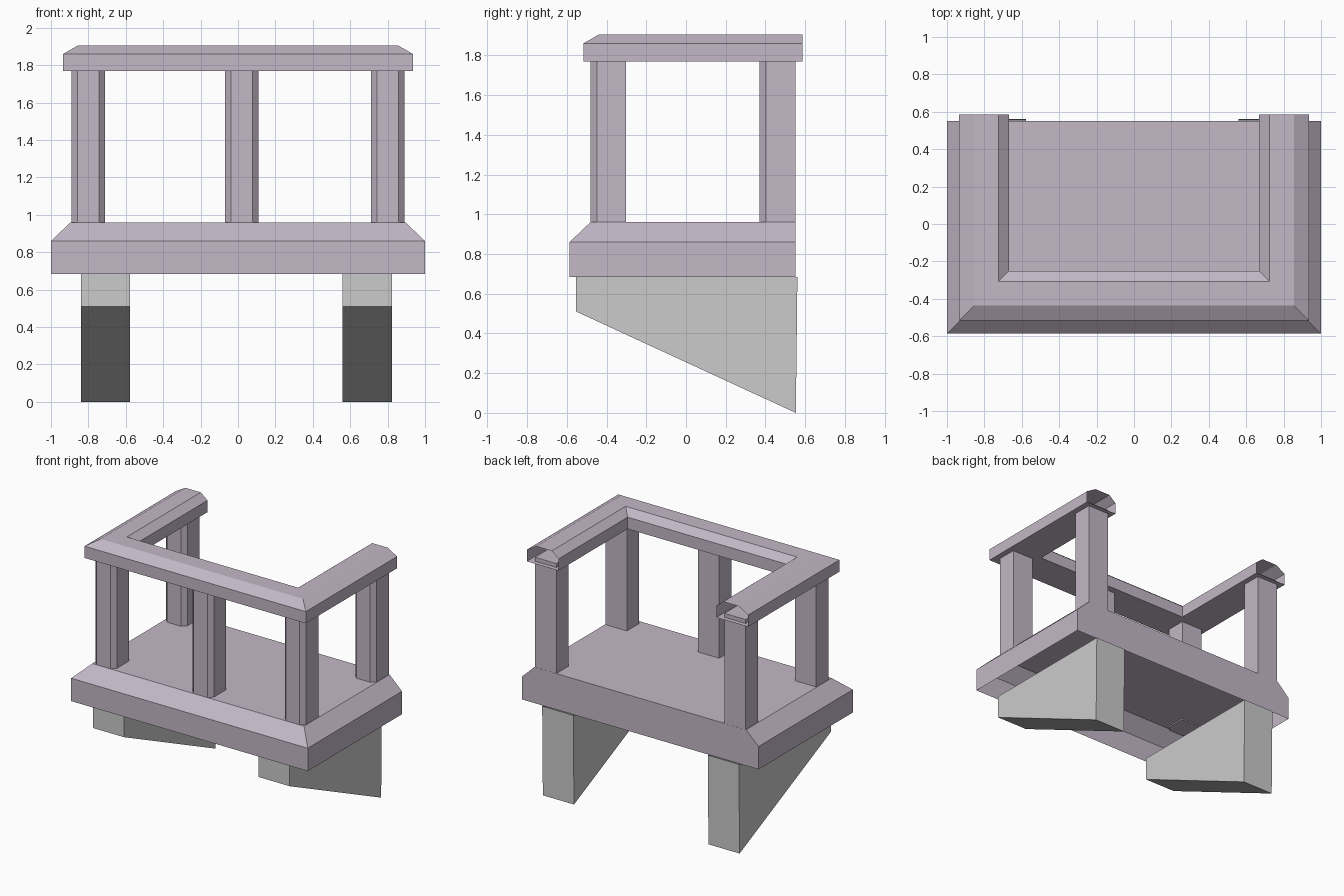
import bpy, bmesh

if "Cube" in bpy.data.objects:
    bpy.data.objects.remove(bpy.data.objects["Cube"])

mat = bpy.data.materials.new("mauve_stone")
mat.diffuse_color = (0.55, 0.48, 0.57, 1)
mat.use_nodes = True
mat.node_tree.nodes["Principled BSDF"].inputs["Base Color"].default_value = mat.diffuse_color


def make_object(name, bm, material=None):
    bmesh.ops.recalc_face_normals(bm, faces=bm.faces)
    me = bpy.data.meshes.new(name)
    bm.to_mesh(me)
    bm.free()
    ob = bpy.data.objects.new(name, me)
    bpy.context.collection.objects.link(ob)
    if material:
        me.materials.append(material)
    return ob


def u_sweep(bm, profile, hx, front, back, closed):
    """Sweep (inset, z) profile along a mitred U open to the back."""
    rows = []
    for o, z in profile:
        x, y = hx - o, front + o
        path = [(-x, back), (-x, y), (x, y), (x, back)]
        rows.append([bm.verts.new((px, py, z)) for px, py in path])
    pairs = list(zip(rows, rows[1:])) + ([(rows[-1], rows[0])] if closed else [])
    for a, b in pairs:
        for i in range(3):
            bm.faces.new((a[i], a[i + 1], b[i + 1], b[i]))
    return rows


def prism(bm, outline, to_a, to_b, cap_a=True):
    """Join two mapped copies of an outline."""
    a = [bm.verts.new(to_a(*p)) for p in outline]
    b = [bm.verts.new(to_b(*p)) for p in outline]
    n = len(outline)
    sides = [bm.faces.new((a[i], a[(i + 1) % n], b[(i + 1) % n], b[i])) for i in range(n)]
    if cap_a:
        bm.faces.new(a)
        bm.faces.new(b)
    return sides


# Deck: hollow underneath, with bevelled rim and closed back
bm = bmesh.new()
rows = u_sweep(bm, [(0, 0.685), (0, 0.86), (0.105, 0.96)], 1.0, -0.586, 0.552, False)
bm.faces.new(rows[2])
bm.faces.new([r[0] for r in rows] + [r[3] for r in reversed(rows)])
make_object("deck", bm, mat)

# Handrail: hollow bevelled tube with open back ends
bm = bmesh.new()
u_sweep(bm, [(0, 1.77), (0, 1.86), (0.08, 1.906), (0.21, 1.906), (0.267, 1.86), (0.267, 1.77)],
        0.935, -0.517, 0.586, True)
make_object("handrail", bm, mat)

# Posts with chamfered front corners
W, C = 0.09, 0.032
outline = [(-W, W), (-W, C - W), (C - W, -W), (W - C, -W), (W, C - W), (W, W)]
for name, cx, cy in [("front_left_post", -0.8, -0.391), ("front_middle_post", 0.02, -0.391),
                     ("front_right_post", 0.8, -0.391),
                     ("back_left_post", -0.8, 0.461), ("back_right_post", 0.8, 0.461)]:
    bm = bmesh.new()
    prism(bm, outline, lambda x, y: (cx + x, cy + y, 0.95), lambda x, y: (cx + x, cy + y, 1.80))
    make_object(name, bm, mat)

# Tapered support brackets, open at the top under the deck
side = [(-0.553, 0.685), (-0.553, 0.51), (0.553, 0.0), (0.561, 0.685)]
for name, x0, x1 in [("left_bracket", -0.84, -0.577), ("right_bracket", 0.56, 0.823)]:
    bm = bmesh.new()
    faces = prism(bm, side, lambda y, z: (x0, y, z), lambda y, z: (x1, y, z))
    bmesh.ops.delete(bm, geom=[faces[3]], context='FACES_ONLY')
    make_object(name, bm)
